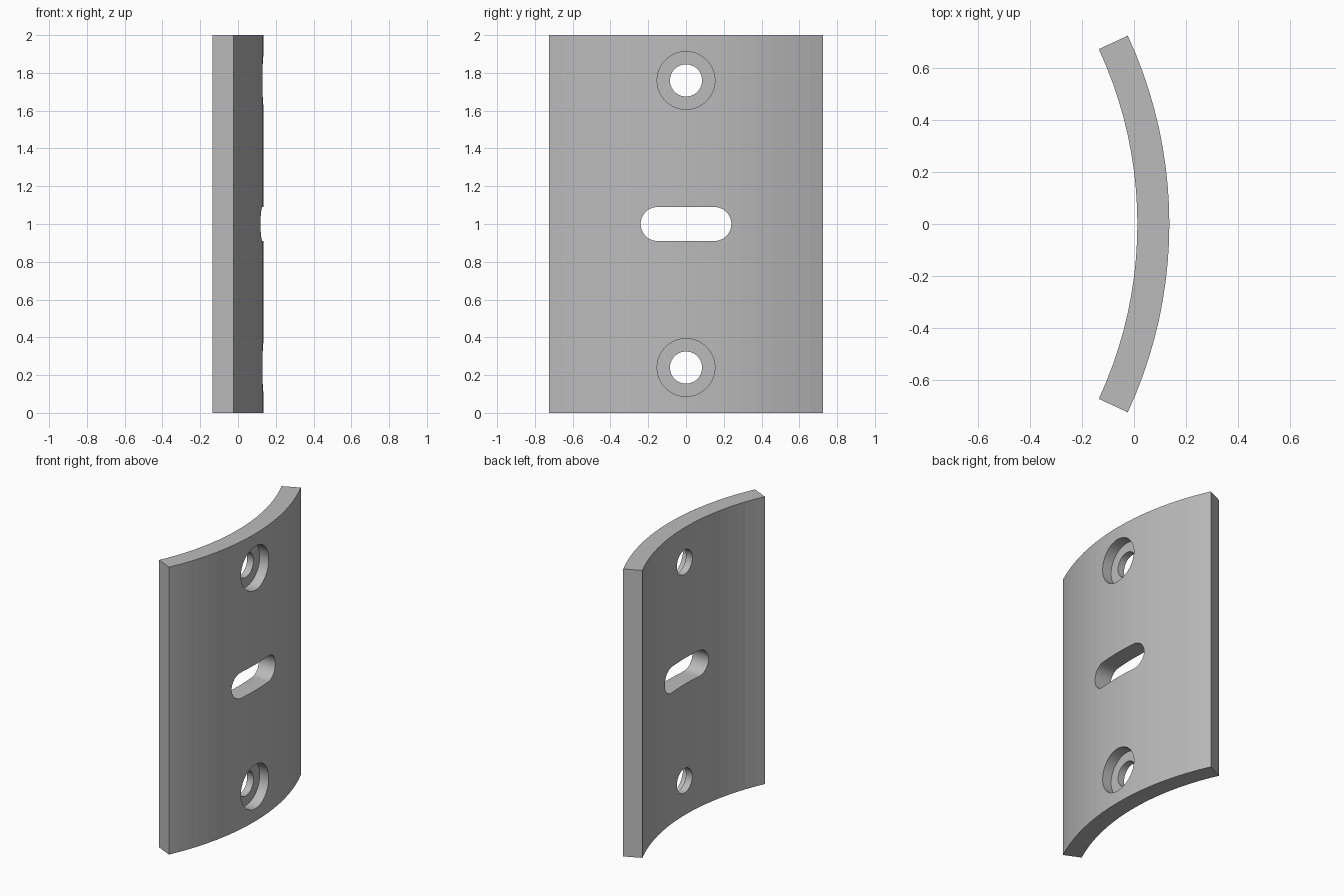
import bpy, bmesh
from math import sin, cos, pi, radians
from mathutils import Matrix

cube = bpy.data.objects.get("Cube")
if cube:
    bpy.data.objects.remove(cube, do_unlink=True)

OUTER_R, INNER_R = 1.72, 1.597
ARC_X = 0.136 - OUTER_R          # axis of the curved plate
HALF_ANGLE = radians(24.9)
HEIGHT, SEGMENTS = 2.0, 20

gray = bpy.data.materials.new("plain gray")
gray.use_nodes = True
gray.diffuse_color = (0.5, 0.5, 0.5, 1)
gray.node_tree.nodes["Principled BSDF"].inputs["Base Color"].default_value = (0.5, 0.5, 0.5, 1)


def extrude_profile(name, points, direction):
    """Closed prism from a planar outline swept along a direction."""
    bm = bmesh.new()
    face = bm.faces.new([bm.verts.new(p) for p in points])
    result = bmesh.ops.extrude_face_region(bm, geom=[face])
    moved = [g for g in result["geom"] if isinstance(g, bmesh.types.BMVert)]
    bmesh.ops.translate(bm, verts=moved, vec=direction)
    bmesh.ops.recalc_face_normals(bm, faces=bm.faces)
    mesh = bpy.data.meshes.new(name)
    bm.to_mesh(mesh)
    bm.free()
    mesh.materials.append(gray)
    obj = bpy.data.objects.new(name, mesh)
    bpy.context.collection.objects.link(obj)
    return obj


def rounded_cutter(name, z, radius, x_start, half_straight=0.0, sides=64):
    """Round or slotted cutter running along x."""
    points = []
    for i in range(sides):
        a = 2 * pi * (i + 0.5) / sides
        side = half_straight if cos(a) > 0 else -half_straight
        points.append((x_start, side + radius * cos(a), z + radius * sin(a)))
    obj = extrude_profile(name, points, (0.6, 0, 0))
    obj.hide_render = True
    return obj


# Curved plate
angles = [HALF_ANGLE * (2 * i / SEGMENTS - 1) for i in range(SEGMENTS + 1)]
outline = [(ARC_X + OUTER_R * cos(a), OUTER_R * sin(a), 0) for a in angles]
outline += [(ARC_X + INNER_R * cos(a), INNER_R * sin(a), 0) for a in reversed(angles)]
plate = extrude_profile("curved_plate", outline, (0, 0, HEIGHT))

# Central slot and two counterbored screw holes
cutters = [rounded_cutter("slot_cutter", 1.0, 0.09, -0.3, 0.15)]
for label, z in (("lower", 0.24), ("upper", 1.76)):
    cutters.append(rounded_cutter(label + "_hole_cutter", z, 0.085, -0.3))
    cutters.append(rounded_cutter(label + "_counterbore_cutter", z, 0.153, 0.06))

for cutter in cutters:
    mod = plate.modifiers.new(cutter.name, "BOOLEAN")
    mod.operation = "DIFFERENCE"
    mod.solver = "EXACT"
    mod.object = cutter

# Bake the cuts and drop the helpers
bpy.context.view_layer.update()
evaluated = plate.evaluated_get(bpy.context.evaluated_depsgraph_get())
baked = bpy.data.meshes.new_from_object(evaluated)
plate.modifiers.clear()
plate.data = baked
for cutter in cutters:
    bpy.data.objects.remove(cutter, do_unlink=True)
